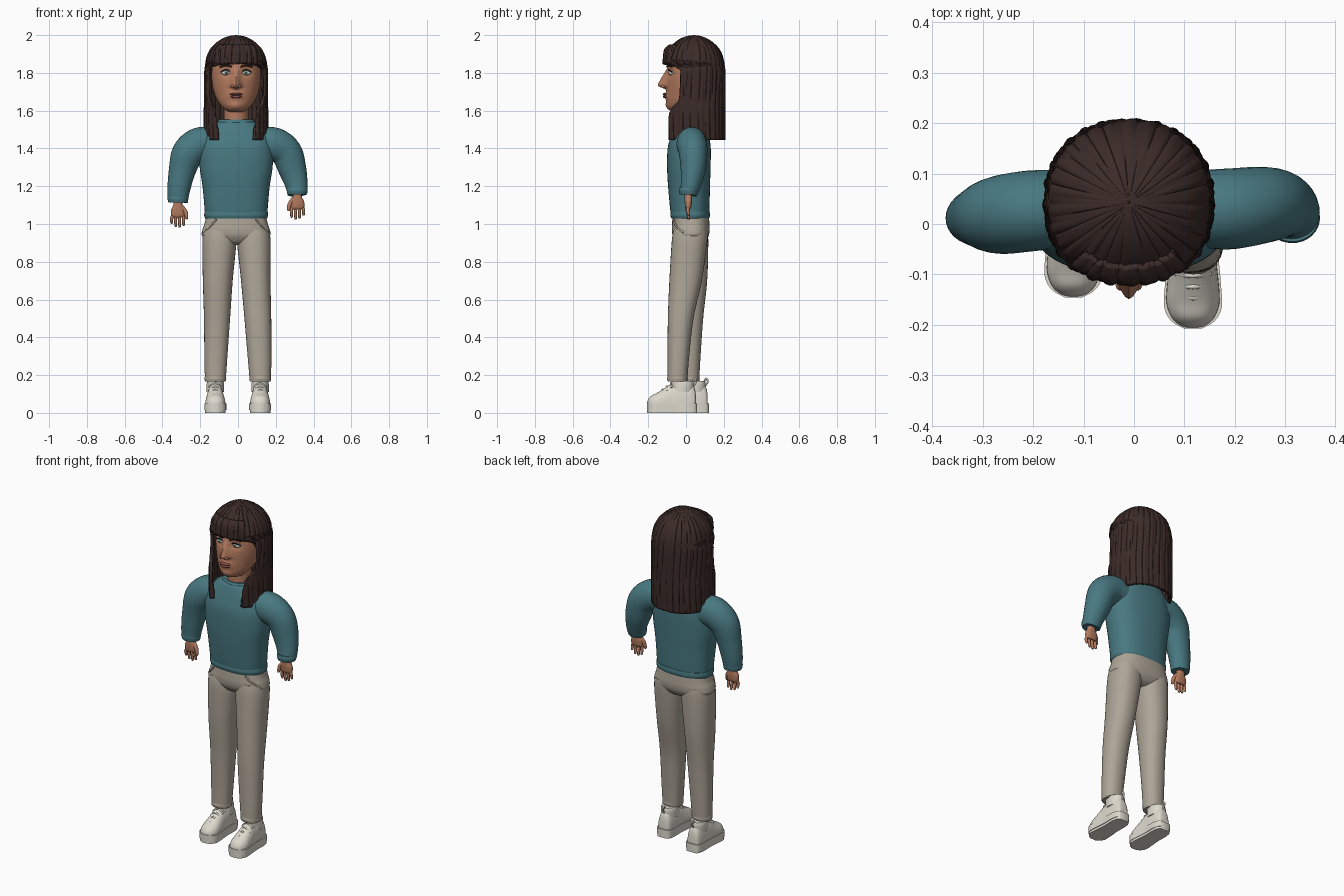
import bpy, bmesh, math
from mathutils import Vector

if "Cube" in bpy.data.objects:
    bpy.data.objects.remove(bpy.data.objects["Cube"])

def mat(name, r, g, b):
    m = bpy.data.materials.new(name)
    m.diffuse_color = (r, g, b, 1)
    m.use_nodes = True
    m.node_tree.nodes["Principled BSDF"].inputs["Base Color"].default_value = m.diffuse_color
    return m

HAIR = mat("dark_brown", .044, .024, .021)
SKIN = mat("skin", .46, .20, .115)
TEAL = mat("teal", .065, .19, .22)
KHAKI = mat("khaki", .42, .375, .31)
WHITE = mat("off_white", .72, .69, .61)
LIP = mat("lip", .27, .085, .075)
IRIS = mat("iris", .12, .25, .22)
BLACK = mat("black", .015, .012, .012)

def finish(name, bm, material, angle=50):
    bmesh.ops.recalc_face_normals(bm, faces=bm.faces)
    me = bpy.data.meshes.new(name)
    bm.to_mesh(me)
    bm.free()
    ob = bpy.data.objects.new(name, me)
    bpy.context.collection.objects.link(ob)
    me.materials.append(material)
    bpy.ops.object.select_all(action='DESELECT')
    ob.select_set(True)
    bpy.context.view_layer.objects.active = ob
    bpy.ops.object.shade_smooth_by_angle(angle=math.radians(angle))
    return ob

def smooth_rows(rows, n):
    # Catmull-Rom interpolation of number tuples
    out = []
    for i in range(len(rows) - 1):
        a, b, c, d = (rows[min(max(i + k, 0), len(rows) - 1)] for k in (-1, 0, 1, 2))
        for s in range(n):
            t = s / n
            out.append([.5 * (2*q + (r - p)*t + (2*p - 5*q + 4*r - w)*t*t + (3*q - p - 3*r + w)*t**3)
                        for p, q, r, w in zip(a, b, c, d)])
    return out + [list(rows[-1])]

def loft(name, rows, material, ref=None, segs=32, n=6, power=2.0, warp=None):
    # rows: x, y, z, radius u, radius v; ref=None keeps rings horizontal
    rows = smooth_rows(rows, n)
    bm = bmesh.new()
    rings = []
    for i, (x, y, z, ru, rv) in enumerate(rows):
        u, v = Vector((1, 0, 0)), Vector((0, 1, 0))
        if ref:
            t = (Vector(rows[min(i+1, len(rows)-1)][:3]) - Vector(rows[max(i-1, 0)][:3])).normalized()
            v = Vector(ref)
            v = (v - t * v.dot(t)).normalized()
            u = v.cross(t)
        ring = []
        for k in range(segs):
            a = 2 * math.pi * k / segs
            c, s = math.cos(a), math.sin(a)
            p = Vector((x, y, z)) + u * ru * math.copysign(abs(c)**(2/power), c) \
                + v * rv * math.copysign(abs(s)**(2/power), s)
            ring.append(bm.verts.new(warp(p) if warp else p))
        rings.append(ring)
    for a, b in zip(rings, rings[1:]):
        for k in range(segs):
            bm.faces.new((a[k], a[(k+1) % segs], b[(k+1) % segs], b[k]))
    bm.faces.new(rings[0])
    bm.faces.new(rings[-1])
    return finish(name, bm, material)

def ball(name, loc, size, material):
    bm = bmesh.new()
    bmesh.ops.create_uvsphere(bm, u_segments=20, v_segments=12, radius=1)
    for v in bm.verts:
        v.co = Vector(loc) + Vector([c * s for c, s in zip(v.co, size)])
    return finish(name, bm, material)

def rod(name, pts, r, material, ref=(0, 1, 0)):
    return loft(name, [(*p, r, r) for p in pts], material, ref, segs=8, n=4)

CX = -.01

# head with sculpted nose, eye sockets, mouth and chin
def face(p):
    if p.y > -.02:
        return p
    dx, z = p.x - CX, p.z
    g = lambda d, s: math.exp(-(d / s)**2)
    ramp = min(max((1.825 - z) / .085, 0), 1) * min(max((z - 1.712) / .018, 0), 1)
    p.y -= .046 * ramp * g(dx, .013 + .011 * ramp)
    p.y += .013 * (g(dx - .052, .03) + g(dx + .052, .03)) * g(z - 1.8, .022)
    p.y -= .011 * g(dx, .04) * g(z - 1.68, .02) + .008 * g(dx, .035) * g(z - 1.625, .02)
    return p

loft("head", [(CX, -.03, 1.592, .03, .03), (CX, -.028, 1.607, .06, .062), (CX, -.01, 1.64, .09, .092),
              (CX, .02, 1.69, .115, .123), (CX, .03, 1.75, .128, .133), (CX, .035, 1.82, .128, .135),
              (CX, .04, 1.9, .112, .12), (CX, .04, 1.95, .07, .08)], SKIN, segs=96, n=9, warp=face)
loft("neck", [(CX, .035, 1.48, .075, .075), (CX, .03, 1.56, .065, .068), (CX, .03, 1.68, .066, .07)], SKIN)
for s, side in ((-1, "left"), (1, "right")):
    x = CX + s * .052
    ball(side + "_eye", (x, -.070, 1.80), (.026, .021, .015), WHITE)
    ball(side + "_iris", (x, -.085, 1.80), (.011, .008, .011), IRIS)
    ball(side + "_pupil", (x, -.090, 1.80), (.005, .004, .005), BLACK)
    rod(side + "_lashes", [(x - s*.027, -.082, 1.803), (x, -.092, 1.817), (x + s*.028, -.074, 1.804)], .003, BLACK)
    rod(side + "_eyebrow", [(x - s*.028, -.1, 1.832), (x, -.094, 1.84), (x + s*.034, -.076, 1.832)], .005, HAIR)
    ball(side + "_nostril_wing", (CX + s * .017, -.118, 1.728), (.010, .014, .009), SKIN)
ball("upper_lip", (CX, -.109, 1.687), (.034, .015, .007), LIP)
ball("lower_lip", (CX, -.108, 1.674), (.030, .015, .008), LIP)

# hair sheets: rows of z, radial scale, half angle in degrees
def hair(name, rows, mid, n, segs, jag=0):
    bm = bmesh.new()
    grid = []
    rows = smooth_rows(rows, n)
    for z, k, half in rows:
        line = []
        for j in range(segs + 1):
            f = 2 * j / segs - 1
            a = math.radians(mid + f * min(half, 180))
            s, c = math.sin(a), math.cos(a)
            wave = 1 + .014 * math.sin(30*a + 1.5*math.sin(z*11)) + .009 * math.sin(53*a + 2*math.sin(z*7))
            drop = jag * abs(math.sin(j * .8)) * (1.93 - z) / .08
            line.append(bm.verts.new((CX + math.copysign(abs(s)**.9, s) * .158 * k * wave,
                                      .042 + math.copysign(abs(c)**.9, c) * .155 * k * wave, z + drop)))
        grid.append(line)
    for a, b in zip(grid, grid[1:]):
        for j in range(segs):
            bm.faces.new((a[j], a[j+1], b[j+1], b[j]))
    bmesh.ops.remove_doubles(bm, verts=bm.verts, dist=.0003)
    ob = finish(name, bm, HAIR, 60)
    m = ob.modifiers.new("thickness", 'SOLIDIFY')
    m.thickness, m.offset = .018, 0
    return ob

hair("hair", [(1.991, .01, 180), (1.985, .25, 180), (1.967, .5, 180), (1.935, .74, 180), (1.90, .88, 180),
              (1.865, .95, 180), (1.835, .98, 128), (1.80, 1, 114), (1.73, 1, 113), (1.66, 1, 117),
              (1.60, 1.01, 137), (1.52, 1.01, 143), (1.445, 1, 145)], 0, 5, 220)
hair("fringe", [(1.945, .80, 42), (1.92, .95, 42), (1.88, .99, 41), (1.842, 1.0, 40)], 180, 4, 70, .012)

# sweater body, rib bands and sleeves
loft("sweater_body", [(CX, .022, 1.03, .163, .098), (CX, .02, 1.08, .167, .104), (CX, .016, 1.2, .178, .111),
                      (CX, .015, 1.3, .193, .115), (CX, .017, 1.4, .196, .114), (CX, .022, 1.47, .175, .10),
                      (CX, .027, 1.525, .125, .085), (CX, .03, 1.54, .098, .078)], TEAL, segs=64, power=2.4)
loft("collar", [(CX, .03, 1.525, .098, .078), (CX, .03, 1.54, .1, .08), (CX, .03, 1.552, .09, .074)], TEAL)
loft("hem_band", [(CX, .022, 1.028, .163, .099), (CX, .022, 1.045, .169, .105), (CX, .022, 1.066, .167, .103)],
     TEAL, segs=64, power=2.4)
arms = {"left": [(-.14, .03, 1.42, .085), (-.205, .026, 1.422, .089), (-.265, .018, 1.372, .086),
                 (-.296, .015, 1.28, .071), (-.314, .012, 1.18, .06), (-.318, .01, 1.115, .052)],
        "right": [(.12, .03, 1.42, .085), (.19, .03, 1.422, .089), (.255, .038, 1.378, .084),
                  (.288, .038, 1.29, .074), (.309, .026, 1.21, .06), (.314, .012, 1.158, .052)]}
for side, path in arms.items():
    s = -1 if side == "left" else 1
    loft(side + "_sleeve", [(x, y, z, r, r * .9) for x, y, z, r in path], TEAL, (0, 1, 0), n=8)
    x, y, z, r = path[-1]
    loft(side + "_cuff", [(x, y, z + .035, .052, .047), (x, y, z + .018, .055, .05), (x, y, z - .002, .05, .045)], TEAL)
    # hand: wrist, palm, four fingers and inner thumb
    loft(side + "_hand", [(x, y, z + .03, .024, .021), (x, y, z - .012, .024, .019), (x, y, z - .04, .036, .019),
                          (x, y, z - .068, .037, .016), (x, y, z - .08, .030, .010)], SKIN, power=2.4)
    for i, length in enumerate((.053, .062, .058, .042)):
        fx = x + s * (-.027 + .018 * i)
        loft(f"{side}_finger_{i+1}", [(fx, y, z - .066, .0085, .009), (fx + s*.003*(i - 1), y - .003, z - .085, .0085, .0085),
             (fx + s*.003*(i - 1), y + .002, z - .066 - length, .007, .007),
             (fx + s*.003*(i - 1), y + .003, z - .072 - length, .002, .002)], SKIN, segs=12, n=3)
    loft(side + "_thumb", [(x - s*.02, y, z - .025, .012, .012), (x - s*.04, y - .006, z - .052, .011, .011),
                           (x - s*.046, y - .01, z - .083, .008, .008), (x - s*.046, y - .01, z - .09, .002, .002)],
         SKIN, (0, 1, 0), segs=12, n=3)

# trousers
loft("trouser_hips", [(CX, .025, 1.045, .158, .096), (CX, .025, 1.0, .168, .099), (CX, .025, .968, .179, .1),
                      (CX, .025, .935, .178, .094), (CX, .025, .905, .12, .075), (CX, .025, .89, .05, .05)],
     KHAKI, segs=64, power=2.5)
legs = {"left": [(-.098, .024, .97, .084, .09), (-.099, .022, .9, .09, .096), (-.107, .022, .7, .079, .09),
                 (-.111, .021, .5, .069, .07), (-.117, .02, .3, .061, .057), (-.12, .018, .17, .055, .052)],
        "right": [(.08, .024, .97, .084, .09), (.084, .018, .9, .089, .094), (.094, -.002, .7, .078, .086),
                  (.105, -.028, .5, .071, .068), (.114, -.04, .3, .063, .057), (.118, -.045, .17, .056, .052)]}
for side, path in legs.items():
    s = -1 if side == "left" else 1
    loft(side + "_trouser_leg", path, KHAKI, n=8, power=2.2)
    x, y, z = path[-1][:3]
    loft(side + "_trouser_hem", [(x, y, .195, .055, .052), (x, y, .18, .058, .055), (x, y, .166, .054, .051)], KHAKI)
    rod(side + "_pocket_seam", [(CX + s*.105, -.065, 1.025), (CX + s*.135, -.052, .99), (CX + s*.174, -.012, .955)],
        .005, KHAKI, (0, 0, 1))
    loft(side + "_ankle", [(x, y + .01, .1, .04, .042), (x, y + .01, .2, .04, .042)], WHITE)
    # shoe: sole slabs, upper, collar, laces and heel loop
    sx, sy = (-.12, -.0125) if s < 0 else (.117, -.0745)
    prof = [(.133, .028), (.12, .042), (.08, .05), (.02, .049), (-.04, .054), (-.09, .056), (-.118, .042), (-.133, .017)]
    def slab(name, z0, z1, grow):
        rows = smooth_rows(prof, 5)
        bm = bmesh.new()
        pts = [(sx + w * grow, sy + q) for q, w in rows] + [(sx - w * grow, sy + q) for q, w in reversed(rows)]
        f = bm.faces.new([bm.verts.new((px, py, z0)) for px, py in pts])
        top = bmesh.ops.extrude_face_region(bm, geom=[f])["geom"]
        for v in top:
            if isinstance(v, bmesh.types.BMVert):
                v.co.z = z1
        finish(name, bm, WHITE, 40)
    slab(side + "_outsole", 0, .014, .96)
    slab(side + "_midsole", .014, .05, 1.02)
    def flatten(p):
        p.z = max(p.z, .045)
        return p
    loft(side + "_shoe_upper", [(sx, sy + q, .045, w, h) for q, w, h in
         ((.127, .025, .05), (.118, .036, .09), (.09, .043, .115), (.04, .046, .118), (0, .047, .112),
          (-.04, .051, .085), (-.08, .053, .06), (-.11, .043, .045), (-.126, .026, .025), (-.131, .01, .01))],
         WHITE, (0, 0, 1), power=2.3, warp=flatten)
    loft(side + "_shoe_collar", [(sx, sy + .055, .11, .046, .06), (sx, sy + .06, .15, .046, .056),
                                 (sx, sy + .06, .17, .042, .052)], WHITE)
    for i in range(4):
        q, h = -.002 - .022 * i, .158 - .017 * i
        rod(f"{side}_lace_{i+1}", [(sx - .034, sy + q, h - .025), (sx, sy + q - .004, h), (sx + .034, sy + q, h - .025)],
            .005, WHITE)
    rod(side + "_heel_loop", [(sx, sy + .112, .14), (sx, sy + .128, .165), (sx, sy + .118, .182), (sx, sy + .108, .16)],
        .005, WHITE, (1, 0, 0))
